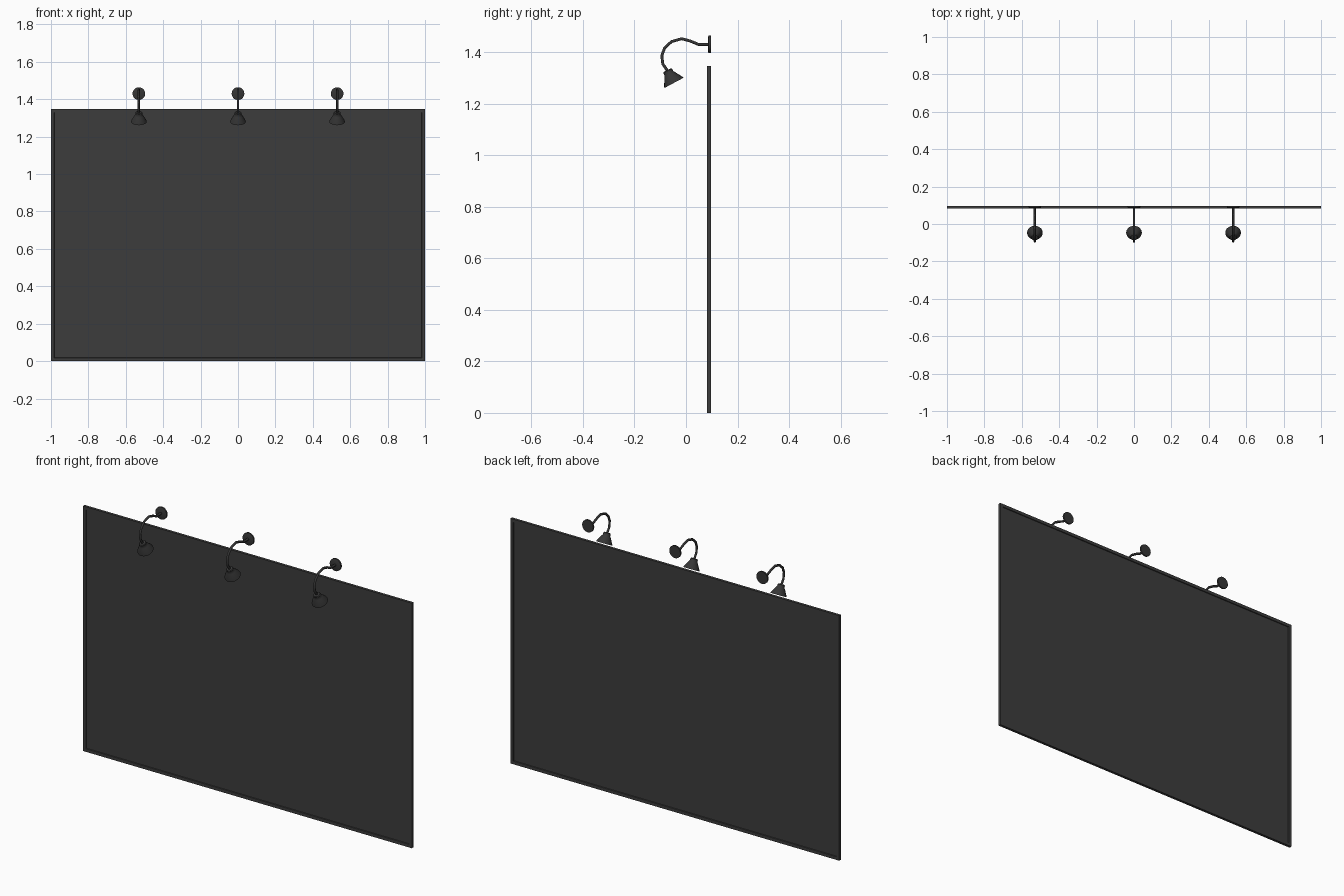
import bpy, bmesh, math
from mathutils import Vector

if "Cube" in bpy.data.objects:
    bpy.data.objects.remove(bpy.data.objects["Cube"], do_unlink=True)


def material(name, grey):
    mat = bpy.data.materials.new(name)
    mat.use_nodes = True
    colour = (grey, grey, grey, 1)
    mat.diffuse_color = colour
    mat.node_tree.nodes["Principled BSDF"].inputs["Base Color"].default_value = colour
    return mat


board_grey = material("charcoal board", 0.045)
lamp_grey = material("dark lamp metal", 0.036)

WIDTH, HEIGHT, BORDER = 2.0, 1.347, 0.024
BACK, DEPTH, RECESS = 0.097, 0.015, 0.004


def add_object(name, bm, mat, smooth=False):
    bmesh.ops.recalc_face_normals(bm, faces=bm.faces)
    mesh = bpy.data.meshes.new(name)
    bm.to_mesh(mesh)
    bm.free()
    mesh.materials.append(mat)
    obj = bpy.data.objects.new(name, mesh)
    bpy.context.collection.objects.link(obj)
    if smooth:
        mesh.shade_smooth()
        mesh.set_sharp_from_angle(angle=math.radians(35))
    return obj


def lathe(name, profile, origin, axis, x, sides=20):
    """Spin (radius, distance) pairs around an axis through origin."""
    axis = Vector(axis).normalized()
    side = Vector((1, 0, 0))
    up = axis.cross(side)
    start = Vector((x, *origin))
    bm = bmesh.new()
    rings = []
    for radius, dist in profile:
        if radius == 0:
            rings.append([bm.verts.new(start + axis * dist)] * sides)
            continue
        ring = []
        for i in range(sides):
            a = math.tau * i / sides
            ring.append(bm.verts.new(start + axis * dist + radius * (side * math.cos(a) + up * math.sin(a))))
        rings.append(ring)
    for r0, r1 in zip(rings, rings[1:]):
        for i in range(sides):
            j = (i + 1) % sides
            bm.faces.new(list(dict.fromkeys((r0[i], r0[j], r1[j], r1[i]))))
    return add_object(name, bm, lamp_grey, True)


# Board: a slab whose front and back are inset to leave a raised frame
bm = bmesh.new()
bmesh.ops.create_cube(bm, size=1)
for v in bm.verts:
    v.co = (v.co.x * WIDTH, v.co.y * DEPTH + BACK - DEPTH / 2, (v.co.z + 0.5) * HEIGHT)
for sign in (-1, 1):
    bm.normal_update()
    face = max(bm.faces, key=lambda f: f.normal.y * sign * f.calc_area())
    bmesh.ops.inset_individual(bm, faces=[face], thickness=BORDER)
    bmesh.ops.inset_individual(bm, faces=[face], thickness=0.002)
    for v in face.verts:
        v.co.y -= sign * RECESS
add_object("framed_board", bm, board_grey)

# Lamp shapes shared by all three lamps
ARM_PATH = [(0.09, 1.43), (0.048, 1.43), (0.017, 1.443), (-0.017, 1.452), (-0.056, 1.441),
            (-0.083, 1.416), (-0.094, 1.386), (-0.09, 1.354), (-0.07, 1.325)]
DISC = [(0, 0), (0.034, 0), (0.034, 0.009), (0.03, 0.011), (0, 0.011)]
SHADE = [(0, 0), (0.016, 0), (0.019, 0.004), (0.019, 0.014), (0.023, 0.02), (0.04, 0.05),
         (0.042, 0.056), (0.039, 0.056), (0.02, 0.022), (0, 0.02)]
SHADE_AXIS = (0, 0.47, -0.88)

for label, x in (("right", -0.53), ("middle", 0), ("left", 0.53)):
    lathe(label + "_mount_disc", DISC, (BACK, 1.43), (0, -1, 0), x)
    lathe(label + "_lamp_shade", SHADE, (-0.073, 1.33), SHADE_AXIS, x)

    # Gooseneck arm
    curve = bpy.data.curves.new(label + "_lamp_arm", "CURVE")
    curve.dimensions = "3D"
    curve.bevel_depth = 0.0065
    curve.bevel_resolution = 1
    curve.use_fill_caps = True
    spline = curve.splines.new("POLY")
    spline.points.add(len(ARM_PATH) - 1)
    for point, (y, z) in zip(spline.points, ARM_PATH):
        point.co = (x, y, z, 1)
    curve.materials.append(lamp_grey)
    arm = bpy.data.objects.new(label + "_lamp_arm", curve)
    bpy.context.collection.objects.link(arm)
